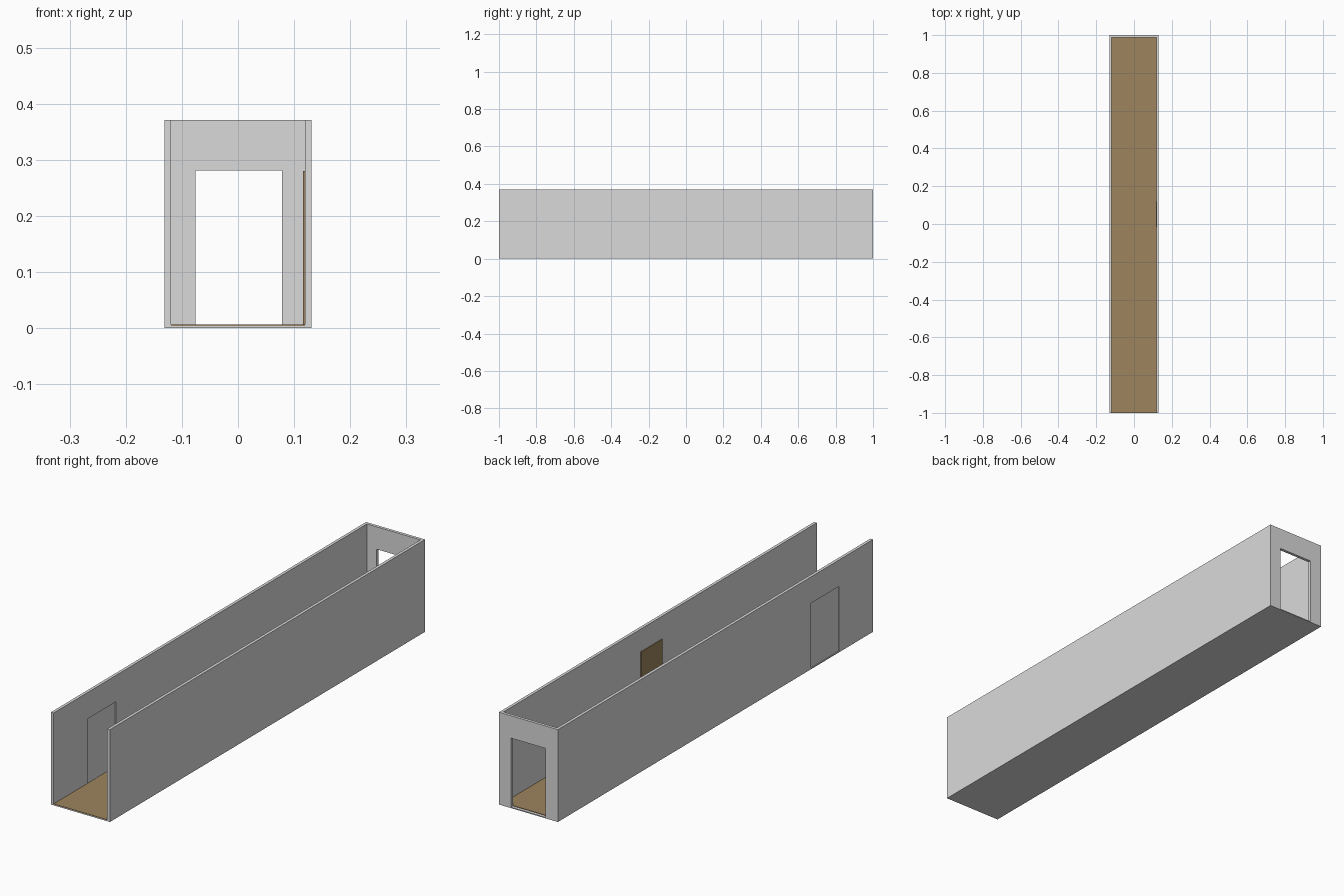
import bpy
import bmesh
from mathutils import Vector

if "Cube" in bpy.data.objects:
    bpy.data.objects.remove(bpy.data.objects["Cube"])

W, H, L = 0.131, 0.371, 1.0      # half width, height, half length
T = 0.012                        # wall thickness
SLAB, FLOOR = 0.004, 0.006       # top of base slab, top of floor covering


def material(name, rgb):
    m = bpy.data.materials.new(name)
    m.diffuse_color = (*rgb, 1.0)
    m.use_nodes = True
    m.node_tree.nodes["Principled BSDF"].inputs["Base Color"].default_value = m.diffuse_color
    return m


GREY = material("wall_grey", (0.7, 0.7, 0.7))
BROWN = material("floor_brown", (0.34, 0.23, 0.11))


def add_object(name, bm, mat):
    bmesh.ops.recalc_face_normals(bm, faces=bm.faces)
    me = bpy.data.meshes.new(name)
    bm.to_mesh(me)
    bm.free()
    me.materials.append(mat)
    ob = bpy.data.objects.new(name, me)
    bpy.context.collection.objects.link(ob)
    return ob


def box(name, lo, hi, mat):
    bm = bmesh.new()
    bmesh.ops.create_cube(bm, size=1)
    lo, hi = Vector(lo), Vector(hi)
    for v in bm.verts:
        v.co = [lo[i] + (v.co[i] + 0.5) * (hi[i] - lo[i]) for i in range(3)]
    return add_object(name, bm, mat)


def doorway_wall(name, span, door, door_top, depth, along_x):
    """Wall outline with a door opening, extruded through its thickness."""
    (a, b), (c, d) = span, door
    outline = [(a, SLAB), (c, SLAB), (c, door_top), (d, door_top),
               (d, SLAB), (b, SLAB), (b, H), (a, H)]
    bm = bmesh.new()
    verts = [bm.verts.new((u, depth[0], z) if along_x else (depth[0], u, z))
             for u, z in outline]
    face = bm.faces.new(verts)
    ext = bmesh.ops.extrude_face_region(bm, geom=[face], use_keep_orig=True)
    step = depth[1] - depth[0]
    move = Vector((0, step, 0)) if along_x else Vector((step, 0, 0))
    for g in ext["geom"]:
        if isinstance(g, bmesh.types.BMVert):
            g.co += move
    return add_object(name, bm, GREY)


# Base slab and brown floor covering
box("base_slab", (-W, -L, 0), (W, L, SLAB), GREY)
box("floor", (-W + T, -L, SLAB), (W - T, L - T, FLOOR), BROWN)

# Side walls; the left one has a side doorway near the front
box("right_wall", (W - T, -L, SLAB), (W, L, H), GREY)
doorway_wall("left_wall", (-L, L), (-0.785, -0.605), 0.265, (-W, -W + T), False)

# Back wall with open doorway
doorway_wall("back_wall", (-W + T, W - T), (-0.076, 0.078), 0.281, (L - T, L), True)

# Grey door leaf set into the left wall, brown door on the right wall
box("left_door", (-W + 0.003, -0.785, SLAB), (-W + T - 0.003, -0.605, 0.265), GREY)
box("right_door", (W - T - 0.003, -0.016, FLOOR), (W - T, 0.118, 0.28), BROWN)
